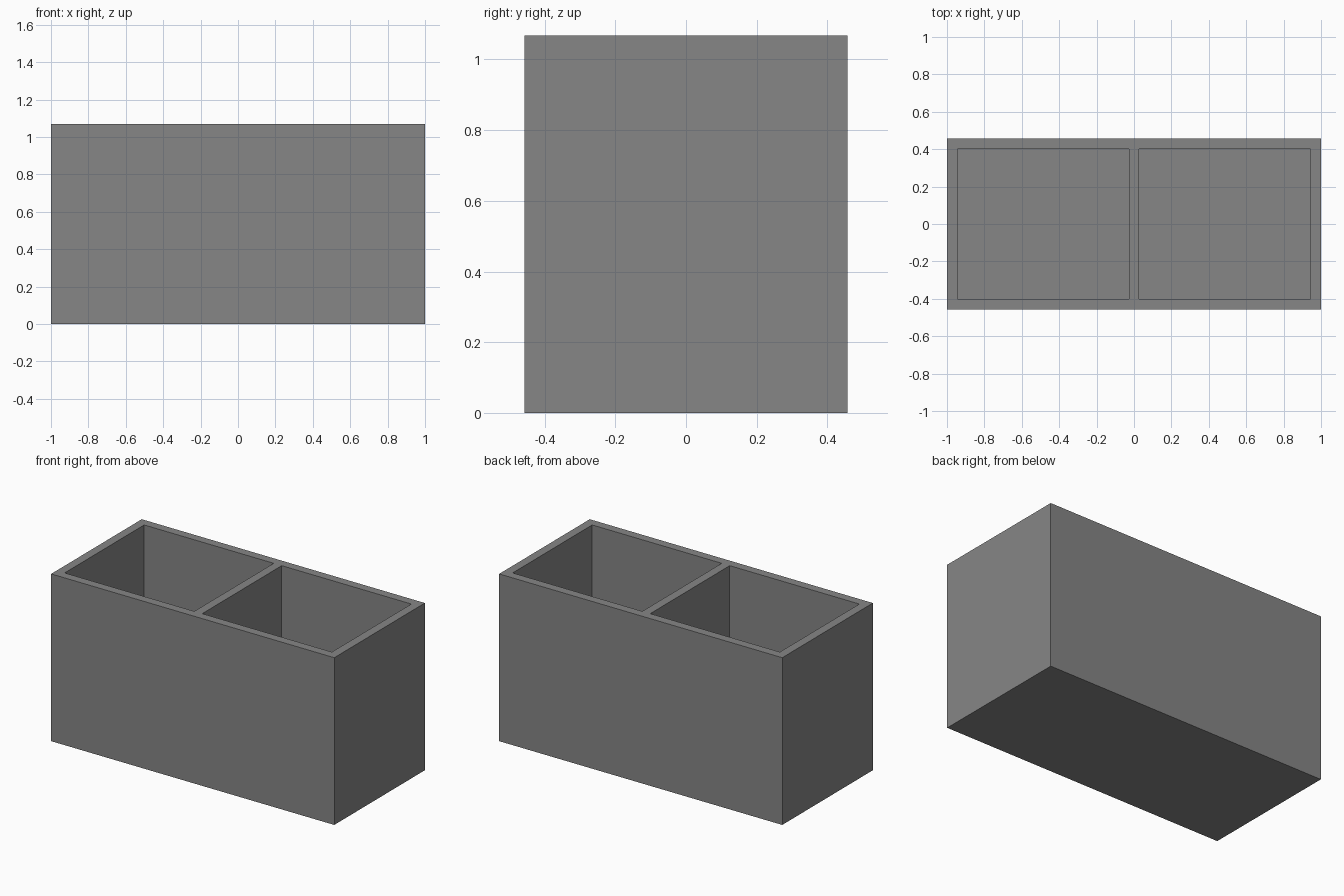
import bpy

if "Cube" in bpy.data.objects:
    bpy.data.objects.remove(bpy.data.objects["Cube"], do_unlink=True)

WIDTH, DEPTH, HEIGHT = 2.0, 0.914, 1.068
WALL = 0.056
POCKET_WIDTH = (WIDTH - 3 * WALL) / 2

grey = bpy.data.materials.new("plain grey")
grey.use_nodes = True
colour = (0.24, 0.24, 0.24, 1)
grey.diffuse_color = colour
grey.node_tree.nodes["Principled BSDF"].inputs["Base Color"].default_value = colour


def box(name, centre, size):
    bpy.ops.mesh.primitive_cube_add(size=1, location=centre)
    obj = bpy.context.object
    obj.name = name
    obj.scale = size
    bpy.ops.object.transform_apply(location=True, rotation=False, scale=True)
    obj.data.materials.append(grey)
    return obj


# Outer block of the two-pocket container
container = box("divided_container", (0, 0, HEIGHT / 2), (WIDTH, DEPTH, HEIGHT))

# Open pockets, leaving the floor, outer walls and central divider
for side, name in ((-1, "right_pocket_cutter"), (1, "left_pocket_cutter")):
    cutter = box(name, (side * (POCKET_WIDTH + WALL) / 2, 0, WALL + HEIGHT / 2),
                 (POCKET_WIDTH, DEPTH - 2 * WALL, HEIGHT))
    cutter.hide_render = True
    cut = container.modifiers.new(name, 'BOOLEAN')
    cut.operation = 'DIFFERENCE'
    cut.solver = 'EXACT'
    cut.object = cutter
    bpy.context.view_layer.objects.active = container
    bpy.ops.object.modifier_apply(modifier=cut.name)
    bpy.data.objects.remove(cutter, do_unlink=True)
